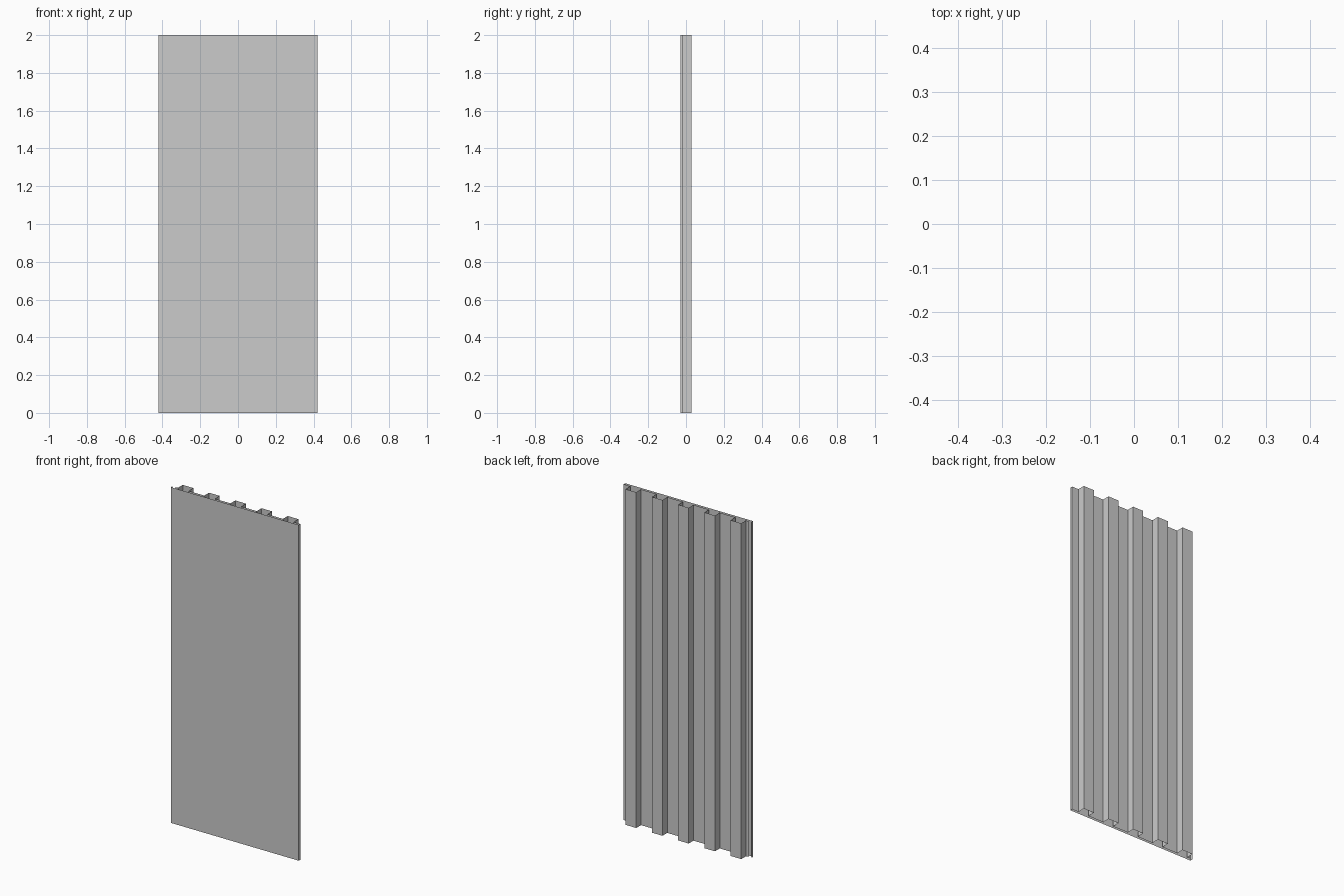
import bpy

if "Cube" in bpy.data.objects:
    bpy.data.objects.remove(bpy.data.objects["Cube"])

HEIGHT = 2.0
HALF_W = 0.421
FRONT, BASE, CREST = -0.03, -0.015, 0.03


def extruded_sheet(name, profile):
    """Thin open sheet: an (x, y) profile swept straight up."""
    n = len(profile)
    verts = [(x, y, z) for z in (0.0, HEIGHT) for x, y in profile]
    faces = [(i, i + 1, n + i + 1, n + i) for i in range(n - 1)]
    mesh = bpy.data.meshes.new(name)
    mesh.from_pydata(verts, [], faces)
    obj = bpy.data.objects.new(name, mesh)
    bpy.context.collection.objects.link(obj)
    return obj


# Flat front skin with short folded-back side edges
extruded_sheet("front_skin", [(-HALF_W, BASE), (-HALF_W, FRONT),
                              (HALF_W, FRONT), (HALF_W, BASE)])

# Ribbed backing sheet: five square ribs at an even pitch
RIBS, PITCH, RIB_W, START = 5, 0.173, 0.07, -0.385
profile = [(-0.402, BASE)]
for i in range(RIBS):
    a = START + i * PITCH
    b = a + RIB_W
    profile += [(a, BASE), (a, CREST), (b, CREST), (b, BASE)]
profile.append((HALF_W, BASE))
# Reversed so the face normals point to the back
extruded_sheet("ribbed_backing", profile[::-1])
